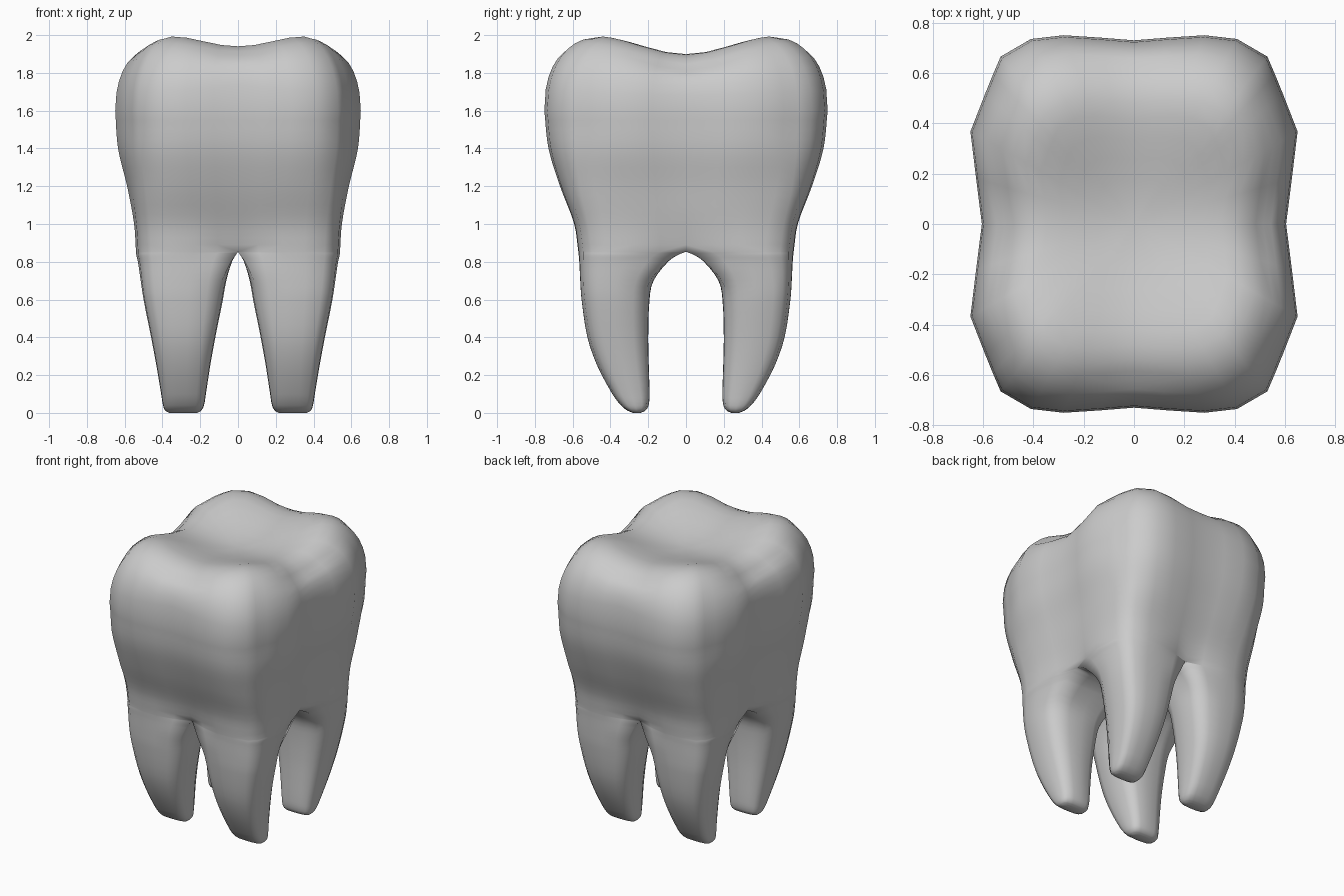
import bpy, bmesh, math

cube = bpy.data.objects.get("Cube")
if cube:
    bpy.data.objects.remove(cube, do_unlink=True)

# Quarter outlines in unit coordinates: widest part, neck, and inner return path
WIDE = [(0, .973), (.2, .987), (.43, 1), (.63, .98), (.815, .887),
        (.863, .79), (.91, .69), (1, .49), (.965, .24), (.93, 0)]
NECK = [(0, .965), (.2, .99), (.43, 1), (.65, .995), (.85, .955),
        (.935, .875), (.98, .74), (1, .49), (.985, .24), (.955, 0)]
INNER = [(.7, 0), (.45, 0), (.2, 0), (0, 0), (0, .25), (0, .5), (0, .75)]
FORK = .853

# Crown wall: height, half width, half depth
CROWN = [(FORK, .54, .57), (1, .55, .592), (1.2, .587, .667), (1.4, .635, .728), (1.6, .65, .75)]

# Root: height, outer x, outer y, inner x, inner y
ROOT = [(FORK, .54, .57, 0, 0), (.835, .538, .568, .012, .045), (.8, .53, .565, .032, .095),
        (.7, .515, .56, .062, .172), (.6, .5, .553, .08, .193), (.4, .46, .522, .12, .2),
        (.25, .432, .47, .147, .197), (.1, .407, .39, .17, .193), (.04, .397, .345, .18, .198),
        (.012, .385, .31, .195, .215), (0, .365, .28, .215, .24)]


def resample(rows, steps):
    """Smooth curve through the rows."""
    out = []
    for i in range(len(rows) - 1):
        a, b = rows[i], rows[i + 1]
        p = rows[max(i - 1, 0)]
        n = rows[min(i + 2, len(rows) - 1)]
        h = b[0] - a[0]
        for s in range(steps):
            t = s / steps
            row = [a[0] + h * t]
            for k in range(1, len(a)):
                m0 = (b[k] - p[k]) / (b[0] - p[0]) * h
                m1 = (n[k] - a[k]) / (n[0] - a[0]) * h
                row.append((2*t**3 - 3*t*t + 1) * a[k] + (t**3 - 2*t*t + t) * m0
                           + (3*t*t - 2*t**3) * b[k] + (t**3 - t*t) * m1)
            out.append(row)
    return out + [list(rows[-1])]


def smooth(t):
    t = min(1, max(0, t))
    return t * t * (3 - 2 * t)


def pinch(u, v, z):
    """Draw the middle of each side inward just above the fork."""
    k = .08 * max(0, 1 - abs(z - FORK) / .25) ** 2
    return (u * (1 - k * max(0, 1 - v / .4)), v * (1 - k * max(0, 1 - u / .35)))


def valley(x, y):
    """Grooves crossing the chewing surface."""
    def bump(d, w):
        return .5 * (1 + math.cos(math.pi * min(abs(d) / w, 1)))
    across = bump(y, .5)
    return .1 * across + .058 * bump(x, .38) * (1 - .5 * across)


bm = bmesh.new()


def strip(a, b, closed=False):
    n = len(a)
    for i in range(n if closed else n - 1):
        j = (i + 1) % n
        bm.faces.new((a[i], a[j], b[j], b[i]))


# Crown wall, squarer at the neck than at its widest
rings = []
for z, w, d in resample(CROWN, 4):
    k = smooth((z - .95) / .6)
    ring = []
    for (u0, v0), (u1, v1) in zip(NECK, WIDE):
        u, v = pinch(u0 + (u1 - u0) * k, v0 + (v1 - v0) * k, z)
        ring.append(bm.verts.new((u * w, v * d, z)))
    rings.append(ring)

# Rounded shoulder and chewing surface
for s in (.99, .97, .94, .9, .85, .8, .74, .66, .57, .46, .35, .23, .12):
    t = max(0, (s - .6) / .4)
    fade = min(1, (1 - s) / .15)
    ring = []
    for u, v in WIDE:
        x, y = u * s * .65, v * s * .75
        power = 2 + .6 * (v / (u + v)) ** 2
        dome = 1.6 + .4 * (1 - t ** power) ** (1 / power)
        ring.append(bm.verts.new((x, y, dome - fade * valley(x, y))))
    rings.append(ring)
for a, b in zip(rings, rings[1:]):
    strip(a, b)
centre = bm.verts.new((0, 0, 2 - valley(0, 0)))
for a, b in zip(rings[-1], rings[-1][1:]):
    bm.faces.new((a, b, centre))

# Root, turning from a quarter of the neck into a rounded box
previous = None
for z, xo, yo, xi, yi in resample(ROOT, 3):
    blend = smooth((FORK - z) / .25)
    ring = []
    for u, v in NECK + INNER:
        du, dv = u - .5, v - .5
        r = .5 / (abs(du) ** 3.5 + abs(dv) ** 3.5) ** (1 / 3.5)
        pu, pv = pinch(u, v, z)
        pu += (.5 + du * r - pu) * blend
        pv += (.5 + dv * r - pv) * blend
        ring.append(bm.verts.new((xi + pu * (xo - xi), yi + pv * (yo - yi), z)))
    if previous:
        strip(previous, ring, True)
    previous = ring
bm.faces.new(previous)

# Mirror the quarter to all four corners and weld it
for axis in (0, 1):
    copy = bmesh.ops.duplicate(bm, geom=bm.verts[:] + bm.edges[:] + bm.faces[:])["geom"]
    for vert in [g for g in copy if isinstance(g, bmesh.types.BMVert)]:
        vert.co[axis] *= -1
bmesh.ops.remove_doubles(bm, verts=bm.verts[:], dist=.0005)
bmesh.ops.recalc_face_normals(bm, faces=bm.faces[:])

mesh = bpy.data.meshes.new("tooth")
bm.to_mesh(mesh)
bm.free()
tooth = bpy.data.objects.new("tooth", mesh)
bpy.context.collection.objects.link(tooth)

# Plain grey surface
grey = bpy.data.materials.new("light grey")
grey.use_nodes = True
colour = (.6, .6, .6, 1)
grey.diffuse_color = colour
grey.node_tree.nodes["Principled BSDF"].inputs["Base Color"].default_value = colour
mesh.materials.append(grey)

for face in mesh.polygons:
    face.use_smooth = True
